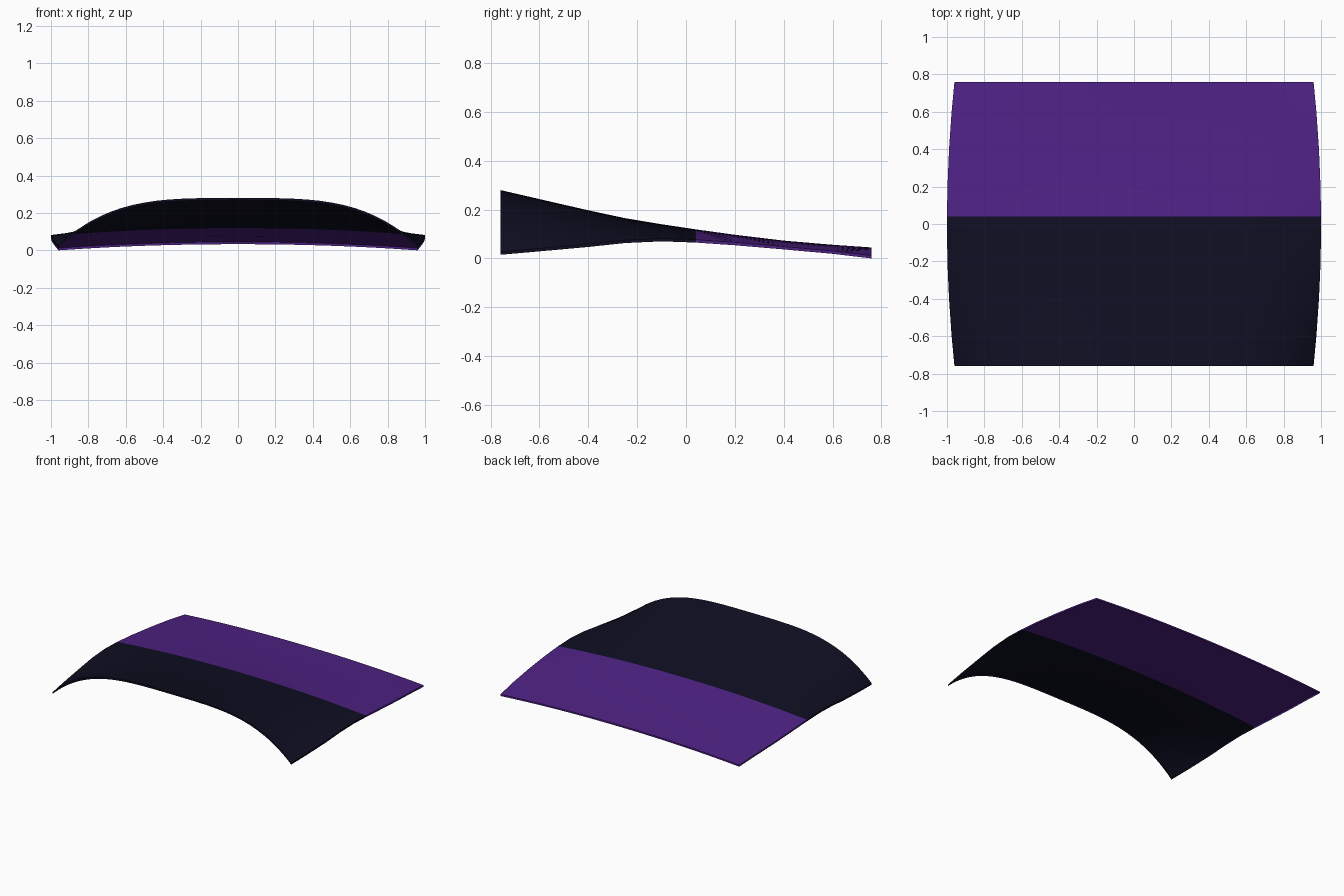
import bpy, bmesh, math

cube = bpy.data.objects.get("Cube")
if cube:
    bpy.data.objects.remove(cube)

SEAM, HALF_LENGTH, LIP, COLUMNS = 0.04, 0.76, 0.012, 40

# Stations from front to rear: y, crown height, side edge height
STATIONS = [(-0.76, 0.28, 0.027), (-0.6, 0.243, 0.041), (-0.4, 0.197, 0.059),
            (-0.25, 0.165, 0.075), (-0.1, 0.14, 0.082), (SEAM, 0.119, 0.077),
            (0.2, 0.097, 0.066), (0.4, 0.073, 0.049), (0.6, 0.056, 0.031),
            (0.76, 0.045, 0.012)]


def make_material(name, colour):
    mat = bpy.data.materials.new(name)
    mat.use_nodes = True
    mat.diffuse_color = (*colour, 1)
    mat.node_tree.nodes["Principled BSDF"].inputs["Base Color"].default_value = (*colour, 1)
    return mat


def section(bm, y, crown, edge):
    """One arched row across the panel, squarer towards the front."""
    half_width = 1 - 0.04 * (y / HALF_LENGTH) ** 2
    power = 2.1 + 1.5 * max(0, (SEAM - y) / (SEAM + HALF_LENGTH))
    row = []
    for i in range(COLUMNS + 1):
        t = math.sin(math.pi * (i / COLUMNS - 0.5))
        row.append(bm.verts.new((t * half_width, y, crown - (crown - edge) * abs(t) ** power)))
    return row


# Arched sheet
bm = bmesh.new()
rows = [section(bm, *station) for station in STATIONS]
for a, b in zip(rows, rows[1:]):
    for i in range(COLUMNS):
        bm.faces.new((a[i], a[i + 1], b[i + 1], b[i]))

# Narrow lip hanging from the whole rim
rim = [e for e in bm.edges if e.is_boundary]
lip = bmesh.ops.extrude_edge_only(bm, edges=rim)["geom"]
bmesh.ops.translate(bm, vec=(0, 0, -LIP),
                    verts=[v for v in lip if isinstance(v, bmesh.types.BMVert)])
bmesh.ops.recalc_face_normals(bm, faces=bm.faces)
if sum(f.normal.z for f in bm.faces) < 0:
    bmesh.ops.reverse_faces(bm, faces=bm.faces)

# Dark front half, purple rear half
for f in bm.faces:
    f.material_index = int(f.calc_center_median().y > SEAM)

mesh = bpy.data.meshes.new("curved_panel")
bm.to_mesh(mesh)
bm.free()
mesh.materials.append(make_material("dark navy", (0.0045, 0.0045, 0.016)))
mesh.materials.append(make_material("deep purple", (0.078, 0.016, 0.235)))
panel = bpy.data.objects.new("curved_panel", mesh)
bpy.context.collection.objects.link(panel)

bpy.ops.object.select_all(action="DESELECT")
panel.select_set(True)
bpy.context.view_layer.objects.active = panel
bpy.ops.object.shade_smooth_by_angle(angle=math.radians(40))
